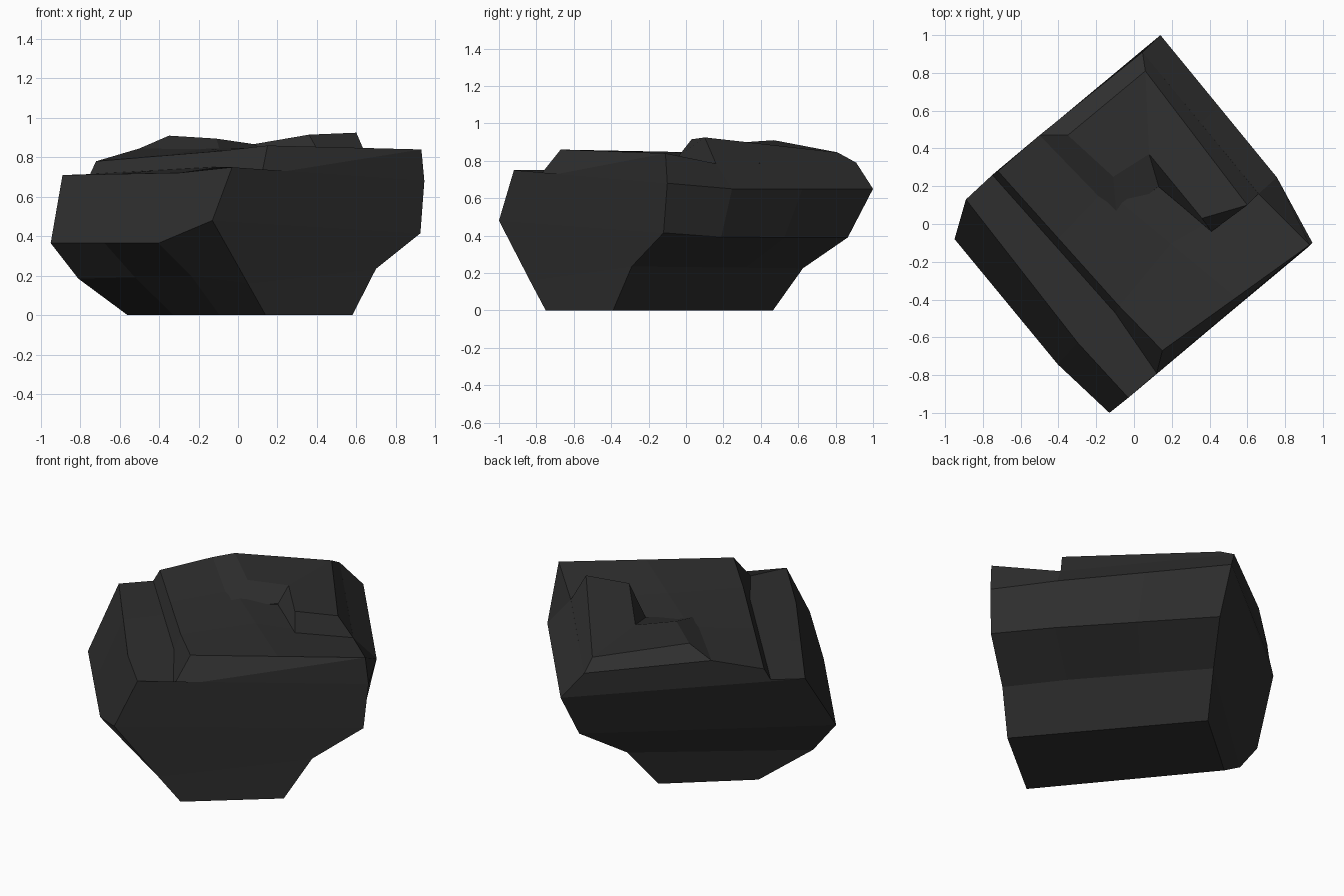
import bpy, bmesh
from mathutils import Vector

if "Cube" in bpy.data.objects:
    bpy.data.objects.remove(bpy.data.objects["Cube"])

# one dark stone colour
stone = bpy.data.materials.new("dark_stone")
stone.diffuse_color = (0.028, 0.028, 0.028, 1)
stone.use_nodes = True
stone.node_tree.nodes["Principled BSDF"].inputs["Base Color"].default_value = stone.diffuse_color


def make(name, bm):
    bmesh.ops.recalc_face_normals(bm, faces=bm.faces)
    me = bpy.data.meshes.new(name)
    bm.to_mesh(me)
    bm.free()
    me.materials.append(stone)
    ob = bpy.data.objects.new(name, me)
    bpy.context.collection.objects.link(ob)
    return ob


def bridge(bm, a, b):
    """Join two rings of vertices with quads."""
    n = len(a)
    for i in range(n):
        j = (i + 1) % n
        bm.faces.new((a[i], a[j], b[j], b[i]))


# rock body: lofted between the profiles of its two flat ends
front = [(.14, -.75, 0), (.05, -.835, .16), (-.13, -1, .48), (-.03, -.92, .75),
         (.12, -.79, .71), (.15, -.67, .86), (.54, -.39, .85), (.93, -.11, .84),
         (.945, -.10, .68), (.925, -.12, .415), (.70, -.29, .235), (.58, -.39, 0)]
back = [(-.56, .105, 0), (-.81, -.06, .185), (-.95, -.08, .365), (-.89, .13, .71),
        (-.75, .26, .715), (-.72, .28, .78), (-.5, .47, .845), (.045, .91, .79),
        (.14, 1, .65), (.11, .865, .39), (-.045, .625, .225), (-.14, .465, 0)]
# bulges of single ridges a third of the way along (half as strong at two thirds)
bulge = {1: (0, 0, .03), 2: (0, -.05, -.077), 3: (.02, -.06, -.015),
         4: (.07, -.03, .04), 5: (.06, -.08, 0), 7: (.025, -.07, -.038),
         8: (.08, -.02, -.02), 9: (.07, -.02, -.015), 10: (.03, -.01, 0)}

bm = bmesh.new()
rings = []
for t, k in ((0, 0), (1 / 3, 1), (2 / 3, .5), (1, 0)):
    rings.append([bm.verts.new(Vector(f).lerp(Vector(b), t)
                               + k * Vector(bulge.get(i, (0, 0, 0))))
                  for i, (f, b) in enumerate(zip(front, back))])
for a, b in zip(rings, rings[1:]):
    bridge(bm, a, b)
# end faces: bands across from ridge to opposite ridge
for r in (rings[0], rings[-1]):
    for i in range(5):
        bm.faces.new((r[i], r[i + 1], r[10 - i], r[11 - i]))
make("rock_body", bm)

# raised ledge with a notched front step on the rear half of the top
base = [(.045, .91, .79), (-.5, .47, .845), (-.09, .02, .832),
        (.13, .20, .835), (.41, -.04, .825), (.66, .16, .785)]
crest = [(.06, .81, .845), (-.35, .47, .91), (-.11, .25, .895),
         (.08, .37, .867), (.36, .03, .915), (.60, .10, .925)]
bm = bmesh.new()
lo = [bm.verts.new(p) for p in base]
hi = [bm.verts.new(p) for p in crest]
bridge(bm, lo, hi)
bm.faces.new((hi[0], hi[1], hi[2], hi[3]))
bm.faces.new((hi[0], hi[3], hi[4], hi[5]))
under = [bm.verts.new((p[0] * .9, p[1] * .9, p[2] - .08)) for p in base]
bridge(bm, under, lo)
bm.faces.new(under)
make("top_ledge", bm)
